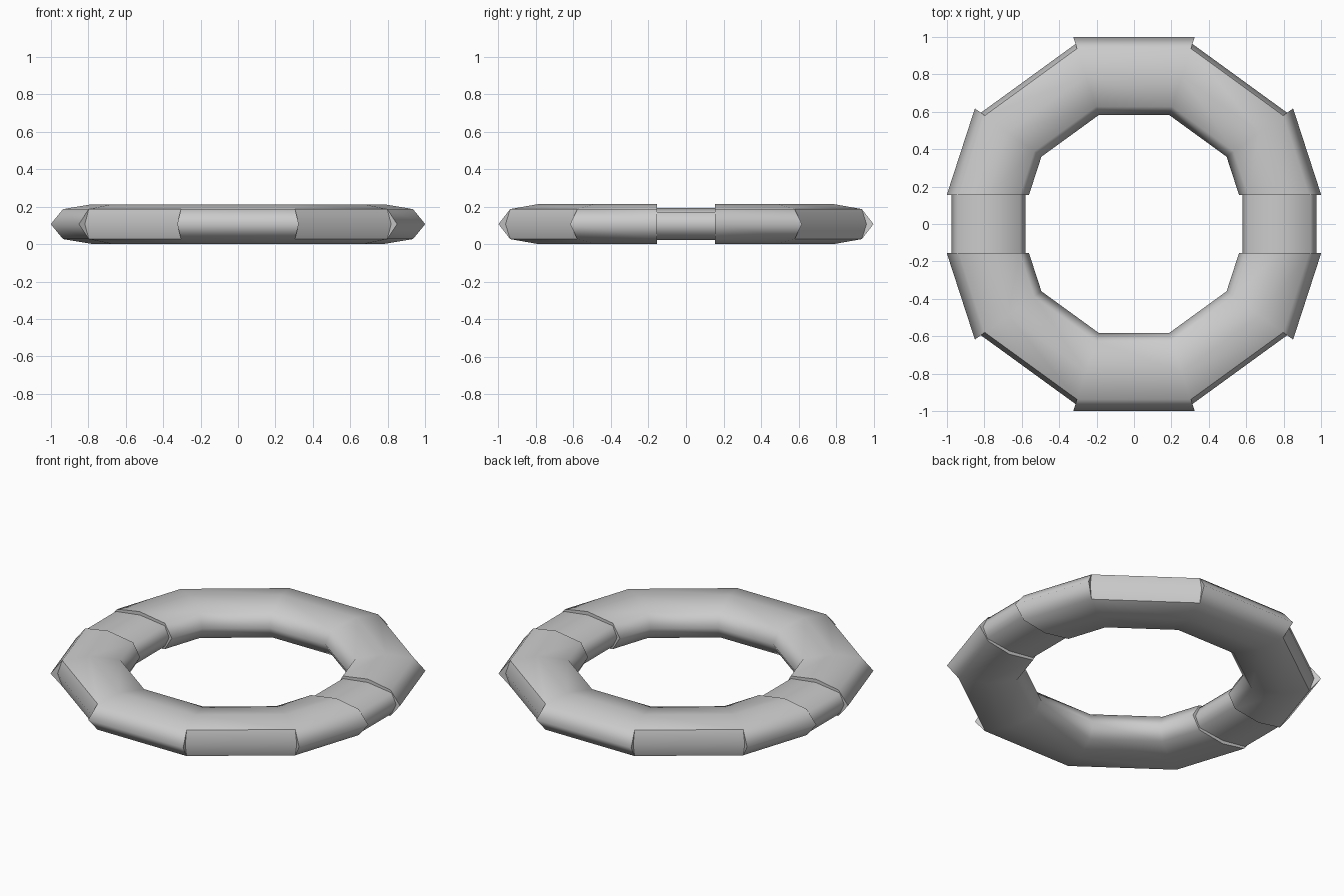
import bpy, math

if "Cube" in bpy.data.objects:
    bpy.data.objects.remove(bpy.data.objects["Cube"])

MID = 0.107          # height of the ring's centre plane
CUT = 0.155          # the padded halves stop this far from the x axis
TIP = 1.0515         # radius of the outer ridge
# ring cross-section: (radius, height from centre plane), starting at outer ridge
PROFILE = [(TIP, 0), (0.986, 0.08), (0.832, 0.106), (0.66, 0.08),
           (0.612, 0), (0.66, -0.08), (0.832, -0.106), (0.986, -0.08)]
# thinner core exposed at the two sides
CORE = [(0.975, 0), (0.944, 0.064), (0.78, 0.085), (0.61, 0.064),
        (0.58, 0), (0.61, -0.064), (0.78, -0.085), (0.944, -0.064)]


def make(name, verts, faces, flat=()):
    me = bpy.data.meshes.new(name)
    me.from_pydata(verts, [], faces)
    me.update()
    ob = bpy.data.objects.new(name, me)
    bpy.context.collection.objects.link(ob)
    for i, p in enumerate(me.polygons):
        p.use_smooth = i not in flat
    return ob


def at(r, deg, z):
    a = math.radians(deg)
    return (r * math.cos(a), r * math.sin(a), MID + z)


def cut_point(r, z, side):
    t = CUT / (r * math.sin(math.radians(36)))
    return (side * r * (1 - (1 - math.cos(math.radians(36))) * t), CUT, MID + z)


def turn(v, s):
    # second half is the first rotated by 180 degrees
    return [(s * x, s * y, z) for x, y, z in v]


for label, s in (("back", 1), ("front", -1)):
    # padded half ring, with the outer ridge left out on two segments
    sections = [[cut_point(r, z, 1) for r, z in PROFILE]]
    sections += [[at(r, d, z) for r, z in PROFILE] for d in (36, 72, 108, 144)]
    sections += [[cut_point(r, z, -1) for r, z in PROFILE]]
    verts = [p for sec in sections for p in sec]
    faces = []
    for i in range(5):
        for j in range(8):
            if i in (1, 3) and j in (0, 7):
                continue
            k = (j + 1) % 8
            faces.append((i * 8 + j, i * 8 + 8 + j, i * 8 + 8 + k, i * 8 + k)[::-1])
    make(label + "_ring_half", turn(verts, s), faces)

    # end walls: half-ring ends and the ridge steps
    walls = [tuple(range(8))[::-1], tuple(range(40, 48))]
    walls += [(i * 8, i * 8 + 1, i * 8 + 7) if i in (1, 3)
              else (i * 8 + 7, i * 8 + 1, i * 8) for i in (1, 2, 3, 4)]
    make(label + "_end_walls", turn(verts, s), walls, range(6))

    # shallow outer panels
    for side, (a, b) in (("right", (36, 72)), ("left", (108, 144))):
        pv = [at(r, d, z) for d in (a, b)
              for r, z in ((0.986, -0.08), (1.012, 0), (0.986, 0.08))]
        make(f"{label}_{side}_panel", turn(pv, s), [(0, 3, 4, 1), (1, 4, 5, 2)])

# exposed core pieces at the sides
for label, s in (("right", 1), ("left", -1)):
    cv = turn([(x, y, MID + z) for y in (-CUT - 0.01, CUT + 0.01) for x, z in CORE], s)
    cf = [(j, (j + 1) % 8, (j + 1) % 8 + 8, j + 8)[::-1] for j in range(8)]
    make(label + "_core", cv, cf)
